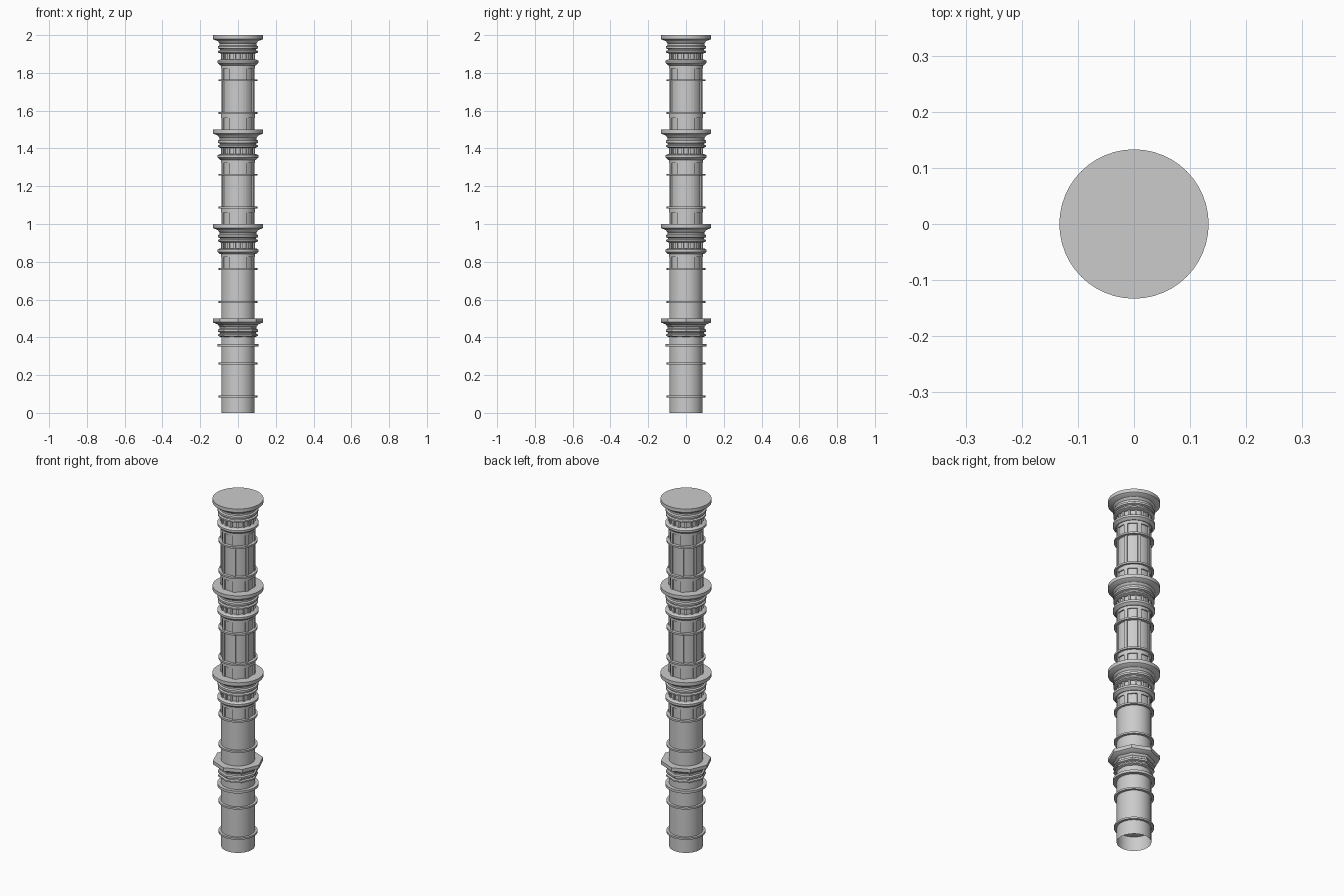
import bpy
import bmesh
from math import cos, sin, pi, radians

if "Cube" in bpy.data.objects:
    bpy.data.objects.remove(bpy.data.objects["Cube"])

stone = bpy.data.materials.new("grey stone")
stone.use_nodes = True
GREY = (0.6, 0.6, 0.6, 1)
stone.diffuse_color = GREY
stone.node_tree.nodes["Principled BSDF"].inputs["Base Color"].default_value = GREY

SIDES = 48
TIER = 0.5
SHAFT = 0.088


def finish(name, bm):
    bmesh.ops.recalc_face_normals(bm, faces=bm.faces)
    mesh = bpy.data.meshes.new(name)
    bm.to_mesh(mesh)
    bm.free()
    mesh.materials.append(stone)
    ob = bpy.data.objects.new(name, mesh)
    bpy.context.collection.objects.link(ob)
    bpy.ops.object.select_all(action='DESELECT')
    ob.select_set(True)
    bpy.context.view_layer.objects.active = ob
    bpy.ops.object.shade_smooth_by_angle(angle=radians(30))


def loft(name, loops, capped):
    """Join closed loops of points from bottom to top."""
    bm = bmesh.new()
    rows = [[bm.verts.new(p) for p in loop] for loop in loops]
    count = len(rows[0])
    for low, high in zip(rows, rows[1:]):
        for i in range(count):
            j = (i + 1) % count
            bm.faces.new((low[i], low[j], high[j], high[i]))
    if capped:
        bm.faces.new(rows[0])
        bm.faces.new(rows[-1])
    finish(name, bm)


def turned(name, profile, base=0, sides=SIDES, capped=True):
    turns = [2 * pi * i / sides for i in range(sides)]
    loft(name, [[(r * cos(a), r * sin(a), base + z) for a in turns]
                for r, z in profile], capped)


def ring(name, r, z, height, base):
    turned(name, [(r, z - height / 2), (r, z + height / 2)], base)


def ribbed(name, low, high, base, ribs, outer, inner, width):
    """Tube with raised upright ribs and recessed panels between them."""
    points = []
    pitch = 2 * pi / ribs
    for k in range(ribs):
        mid = (k + 0.5) * pitch
        start, end = mid - width * pitch / 2, mid + width * pitch / 2
        points += [(inner, start), (outer, start), (outer, mid), (outer, end), (inner, end)]
        gap = pitch * (1 - width)
        points += [(inner, end + gap * s / 4) for s in (1, 2, 3)]
    loft(name, [[(r * cos(a), r * sin(a), base + z) for r, a in points]
                for z in (low, high)], False)


# Mouldings shared by every tier, as (radius, height) above the tier's foot
crown = [(0.090, 0.452), (0.100, 0.458), (0.106, 0.468),
         (0.131, 0.478), (0.133, 0.480), (0.133, 0.5)]
collar = [(0.092, 0.402), (0.105, 0.408), (0.105, 0.416), (0.096, 0.420),
          (0.096, 0.426), (0.106, 0.430), (0.106, 0.441), (0.098, 0.446),
          (0.098, 0.456)]

for n, label in enumerate(("lowest", "second", "third", "top")):
    base = n * TIER

    # Crown and collar, faceted on the lowest tier
    sides = 8 if n == 0 else SIDES
    turned(label + "_crown", crown, base, sides)
    turned(label + "_collar", collar, base, sides)

    # Thin bands around the shaft
    ring(label + "_foot_band", 0.102, 0.087, 0.010, base)
    ring(label + "_middle_band", 0.102, 0.261, 0.010, base)
    if n == 0:
        ring(label + "_neck_band", 0.108, 0.358, 0.014, base)
    else:
        turned(label + "_neck_band", [(0.094, 0.340), (0.108, 0.352),
                                      (0.108, 0.364), (0.098, 0.370)], base)

    # Plain or panelled shaft
    if n < 2:
        top = 0.452 if n == 0 else 0.265
        turned(label + "_shaft", [(SHAFT, 0), (SHAFT, top)], base, capped=False)
    else:
        ribbed(label + "_foot_panels", 0, 0.087, base, 8, 0.091, 0.084, 0.3)
        ring(label + "_foot_panel_rail", 0.090, 0.071, 0.022, base)
        ribbed(label + "_shaft", 0.087, 0.261, base, 8, 0.091, 0.085, 0.22)

    # Short panels and ribbed neck on the upper tiers
    if n > 0:
        ribbed(label + "_upper_panels", 0.261, 0.346, base, 8, 0.091, 0.084, 0.3)
        ring(label + "_upper_panel_rail", 0.090, 0.335, 0.022, base)
        ribbed(label + "_neck", 0.364, 0.408, base, 16, 0.090, 0.082, 0.3)
